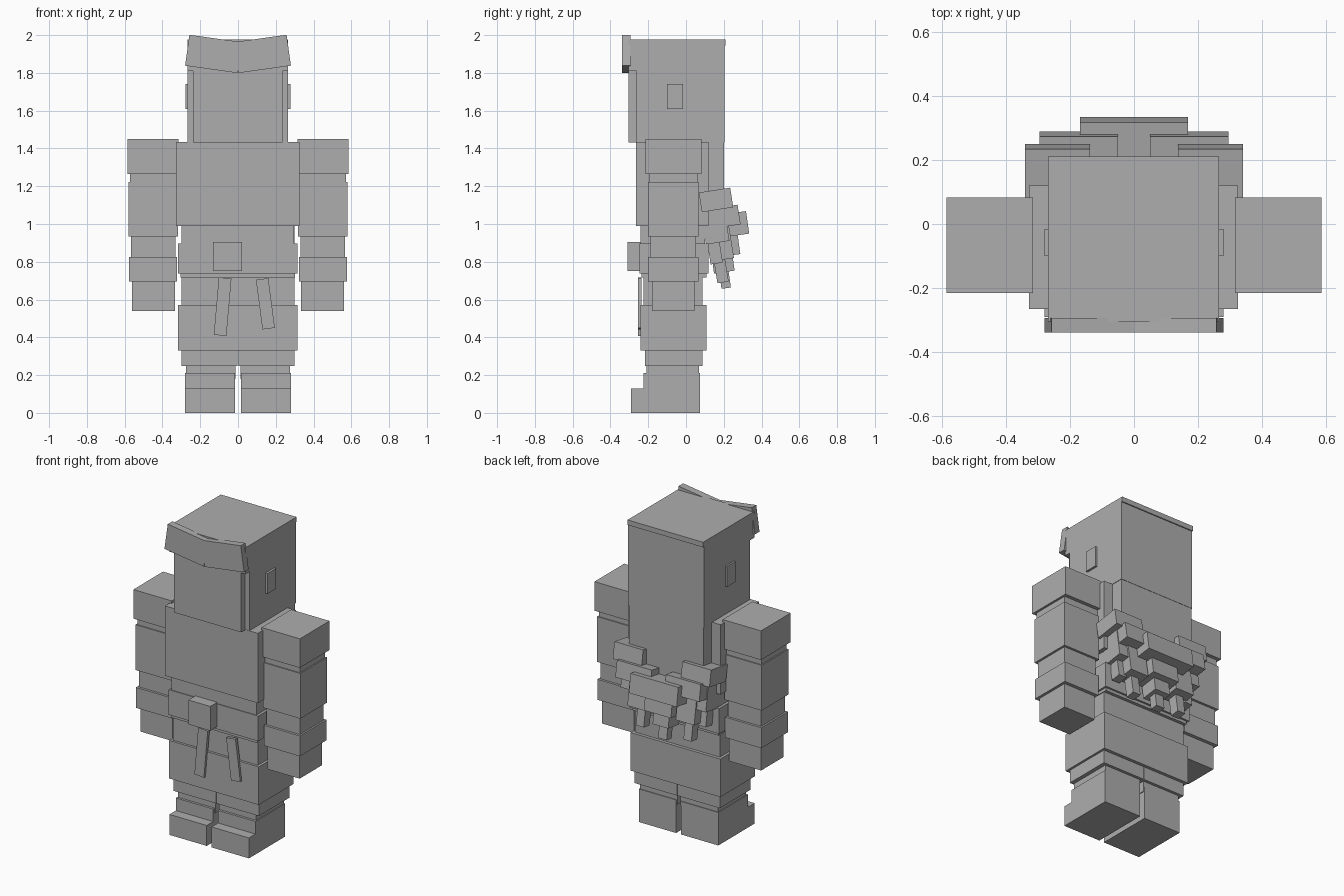
import bpy, bmesh, math
from mathutils import Matrix, Vector

grey = bpy.data.materials.new("plain grey")
grey.diffuse_color = (0.42, 0.42, 0.42, 1)


def box(name, x, y, z, rot=(0, 0, 0)):
    """Box from (min, max) ranges, rotated about its own centre (degrees)."""
    lo, hi = Vector((x[0], y[0], z[0])), Vector((x[1], y[1], z[1]))
    mesh = bpy.data.meshes.new(name)
    bm = bmesh.new()
    bmesh.ops.create_cube(bm, size=1, matrix=Matrix.Diagonal((*(hi - lo), 1)))
    bm.to_mesh(mesh)
    bm.free()
    mesh.materials.append(grey)
    ob = bpy.data.objects.new(name, mesh)
    ob.location = (lo + hi) / 2
    ob.rotation_euler = [math.radians(a) for a in rot]
    bpy.context.collection.objects.link(ob)
    return ob


def pair(name, x, y, z, rot=(0, 0, 0)):
    """Right-hand box (+x) and its mirror image on -x."""
    box(name + "_right", x, y, z, rot)
    box(name + "_left", (-x[1], -x[0]), y, z, (rot[0], -rot[1], -rot[2]))


# boots and legs
pair("boot_toe", (0.017, 0.28), (-0.29, 0.075), (0, 0.13))
pair("boot_shaft", (0.017, 0.28), (-0.225, 0.075), (0.1, 0.21))
pair("lower_leg", (0.012, 0.275), (-0.21, 0.07), (0.18, 0.27))
pair("trouser_leg", (0.003, 0.30), (-0.218, 0.088), (0.247, 0.40))

# hips, waist and belt
box("hip_skirt", (-0.317, 0.314), (-0.24, 0.108), (0.33, 0.572))
box("waist", (-0.30, 0.298), (-0.225, 0.088), (0.55, 0.73))
box("belt_lining", (-0.305, 0.302), (-0.235, 0.108), (0.718, 0.75))
box("belt", (-0.317, 0.314), (-0.245, 0.12), (0.737, 0.897))
box("belt_knot", (-0.132, 0.022), (-0.31, -0.2), (0.75, 0.905))
box("belt_tail_left", (-0.115, -0.048), (-0.255, -0.235), (0.41, 0.715), (0, 5, 0))
box("belt_tail_right", (0.112, 0.178), (-0.255, -0.235), (0.445, 0.71), (0, -7.5, 0))

# torso
box("abdomen", (-0.30, 0.297), (-0.24, 0.10), (0.88, 1.0))
box("chest", (-0.328, 0.325), (-0.265, 0.12), (0.99, 1.434))

# arms
pair("shoulder", (0.316, 0.586), (-0.215, 0.083), (1.265, 1.45))
pair("arm_core", (0.326, 0.572), (-0.195, 0.06), (1.20, 1.28))
pair("upper_arm", (0.318, 0.58), (-0.202, 0.067), (0.935, 1.223))
pair("forearm", (0.332, 0.566), (-0.187, 0.052), (0.80, 0.94))
pair("cuff", (0.323, 0.577), (-0.202, 0.067), (0.695, 0.825))
pair("hand", (0.334, 0.56), (-0.18, 0.045), (0.54, 0.70))

# head, face and ears
box("head", (-0.268, 0.265), (-0.263, 0.203), (1.432, 1.97))
box("face", (-0.237, 0.235), (-0.305, -0.25), (1.432, 1.83))
box("forehead", (-0.268, 0.265), (-0.305, -0.25), (1.81, 1.97))
box("head_cap", (-0.268, 0.265), (-0.305, 0.21), (1.945, 1.977))
pair("ear_plate", (0.25, 0.279), (-0.10, -0.015), (1.61, 1.74))

# raised brow band, two tilted halves
pair("brow_band", (-0.01, 0.27), (-0.339, -0.293), (1.818, 1.983), (0, -8, 0))

# panel hanging below the back of the head
box("back_panel", (-0.264, 0.262), (0.08, 0.201), (1.04, 1.46))

# stepped tufts on the back, each narrowing downwards
pair("outer_tuft_top", (0.138, 0.34), (0.075, 0.243), (1.075, 1.18), (9, 0, 0))
pair("outer_tuft_middle", (0.175, 0.30), (0.09, 0.215), (0.90, 1.10), (9, 0, 0))
pair("outer_tuft_tip", (0.22, 0.275), (0.12, 0.185), (0.79, 0.92), (9, 0, 0))
pair("inner_tuft_top", (0.05, 0.295), (0.115, 0.282), (0.985, 1.09), (9, 0, 0))
pair("inner_tuft_middle", (0.105, 0.235), (0.12, 0.24), (0.81, 1.0), (9, 0, 0))
pair("inner_tuft_tip", (0.14, 0.195), (0.155, 0.215), (0.69, 0.83), (9, 0, 0))
box("centre_tuft_top", (-0.168, 0.168), (0.13, 0.327), (0.935, 1.055), (8, 0, 0))
box("centre_tuft_middle", (-0.095, 0.095), (0.13, 0.28), (0.83, 0.95), (8, 0, 0))
box("centre_tuft_lower", (-0.055, 0.055), (0.14, 0.25), (0.745, 0.86), (8, 0, 0))
box("centre_tuft_tip", (-0.03, 0.03), (0.18, 0.23), (0.66, 0.77), (8, 0, 0))
